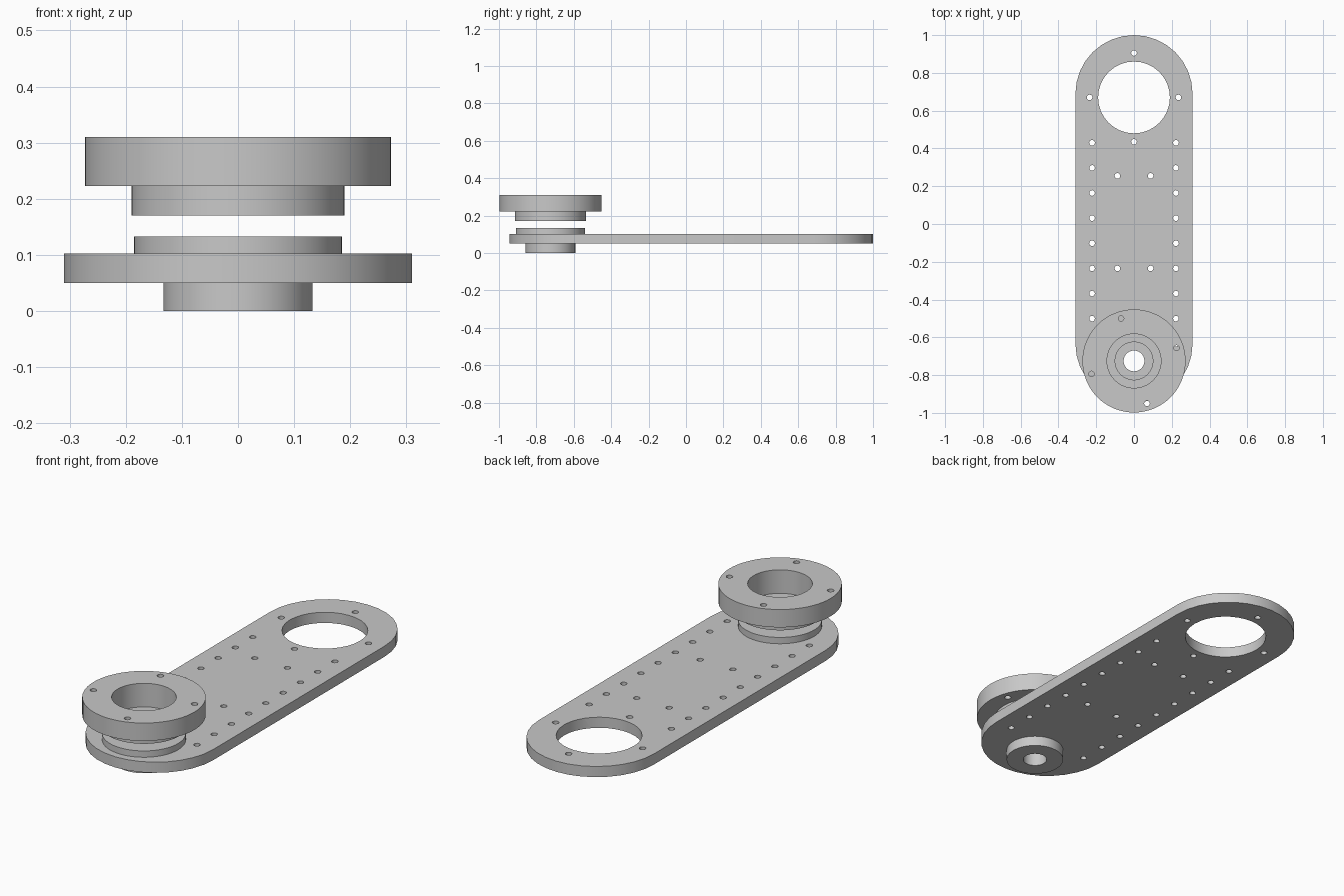
import bpy, bmesh
from math import sin, cos, pi, radians

cube = bpy.data.objects.get("Cube")
if cube:
    bpy.data.objects.remove(cube, do_unlink=True)

grey = bpy.data.materials.new("machined grey")
grey.use_nodes = True
colour = (0.58, 0.58, 0.58, 1)
grey.diffuse_color = colour
grey.node_tree.nodes["Principled BSDF"].inputs["Base Color"].default_value = colour

SHAFT_Y = -0.725
RING_Y = 0.67
BOLT_R = 0.235


def make_object(name, bm):
    bmesh.ops.recalc_face_normals(bm, faces=bm.faces)
    mesh = bpy.data.meshes.new(name)
    bm.to_mesh(mesh)
    bm.free()
    mesh.materials.append(grey)
    obj = bpy.data.objects.new(name, mesh)
    bpy.context.collection.objects.link(obj)
    return obj


def lathe(name, profile, segments=64):
    """Revolve a closed (radius, height) outline about the shaft axis."""
    bm = bmesh.new()
    rings = []
    for i in range(segments):
        a = 2 * pi * i / segments
        rings.append([bm.verts.new((r * cos(a), SHAFT_Y + r * sin(a), z)) for r, z in profile])
    n = len(profile)
    for i in range(segments):
        here, there = rings[i], rings[(i + 1) % segments]
        for j in range(n):
            k = (j + 1) % n
            bm.faces.new((here[j], there[j], there[k], here[k]))
    return make_object(name, bm)


def drill(obj, holes, z0, z1):
    """Cut vertical round holes, given as (x, y, radius, sides)."""
    bm = bmesh.new()
    for x, y, r, sides in holes:
        ring = [bm.verts.new((x + r * cos(2 * pi * i / sides), y + r * sin(2 * pi * i / sides), z0))
                for i in range(sides)]
        base = bm.faces.new(ring)
        ext = bmesh.ops.extrude_face_region(bm, geom=[base])
        top = [v for v in ext["geom"] if isinstance(v, bmesh.types.BMVert)]
        bmesh.ops.translate(bm, verts=top, vec=(0, 0, z1 - z0))
    cutter = make_object("hole_cutter", bm)
    cutter.hide_render = True
    mod = obj.modifiers.new("holes", "BOOLEAN")
    mod.operation = "DIFFERENCE"
    mod.solver = "EXACT"
    mod.object = cutter
    bpy.context.view_layer.objects.active = obj
    bpy.ops.object.modifier_apply(modifier=mod.name)
    bpy.data.objects.remove(cutter, do_unlink=True)


# Arm plate: long slot outline with round ends
bm = bmesh.new()
outline = []
for centre, start in ((0.69, 0), (-0.635, pi)):
    for i in range(17):
        a = start + pi * i / 16
        outline.append(bm.verts.new((0.31 * cos(a), centre + 0.31 * sin(a), 0.05)))
face = bm.faces.new(outline)
ext = bmesh.ops.extrude_face_region(bm, geom=[face])
top = [v for v in ext["geom"] if isinstance(v, bmesh.types.BMVert)]
bmesh.ops.translate(bm, verts=top, vec=(0, 0, 0.052))
plate = make_object("arm_plate", bm)

# Plate openings: large bore, shaft seat, bolt circle, side rows, inner four
holes = [(0, RING_Y, 0.19, 32), (0, SHAFT_Y, 0.09, 32)]
for k in range(4):
    a = k * pi / 2
    holes.append((BOLT_R * cos(a), RING_Y + BOLT_R * sin(a), 0.015, 12))
for side in (-1, 1):
    holes += [(side * 0.222, 0.43 - 0.133 * i, 0.015, 12) for i in range(9)]
    holes += [(side * 0.088, y, 0.015, 12) for y in (0.255, -0.235)]
drill(plate, holes, -0.1, 0.2)

# Lower hub: collar below the plate and flange above it, bored through
hub = lathe("lower_hub", [(0.055, 0), (0.133, 0), (0.133, 0.06), (0.185, 0.102),
                          (0.185, 0.133), (0.055, 0.133)])

# Upper flange: wide disc on a narrower boss with a stepped bore
disc = lathe("upper_flange", [(0.1, 0.17), (0.19, 0.17), (0.19, 0.223), (0.273, 0.223),
                              (0.273, 0.31), (0.143, 0.31), (0.143, 0.195), (0.1, 0.195)])
bolts = []
for k in range(4):
    a = radians(17) + k * pi / 2
    bolts.append((BOLT_R * cos(a), SHAFT_Y + BOLT_R * sin(a), 0.015, 12))
drill(disc, bolts, 0.2, 0.4)

# Smooth round walls, sharp rims
bpy.ops.object.select_all(action="DESELECT")
for obj in (plate, hub, disc):
    obj.select_set(True)
bpy.context.view_layer.objects.active = plate
bpy.ops.object.shade_smooth_by_angle(angle=radians(35))
